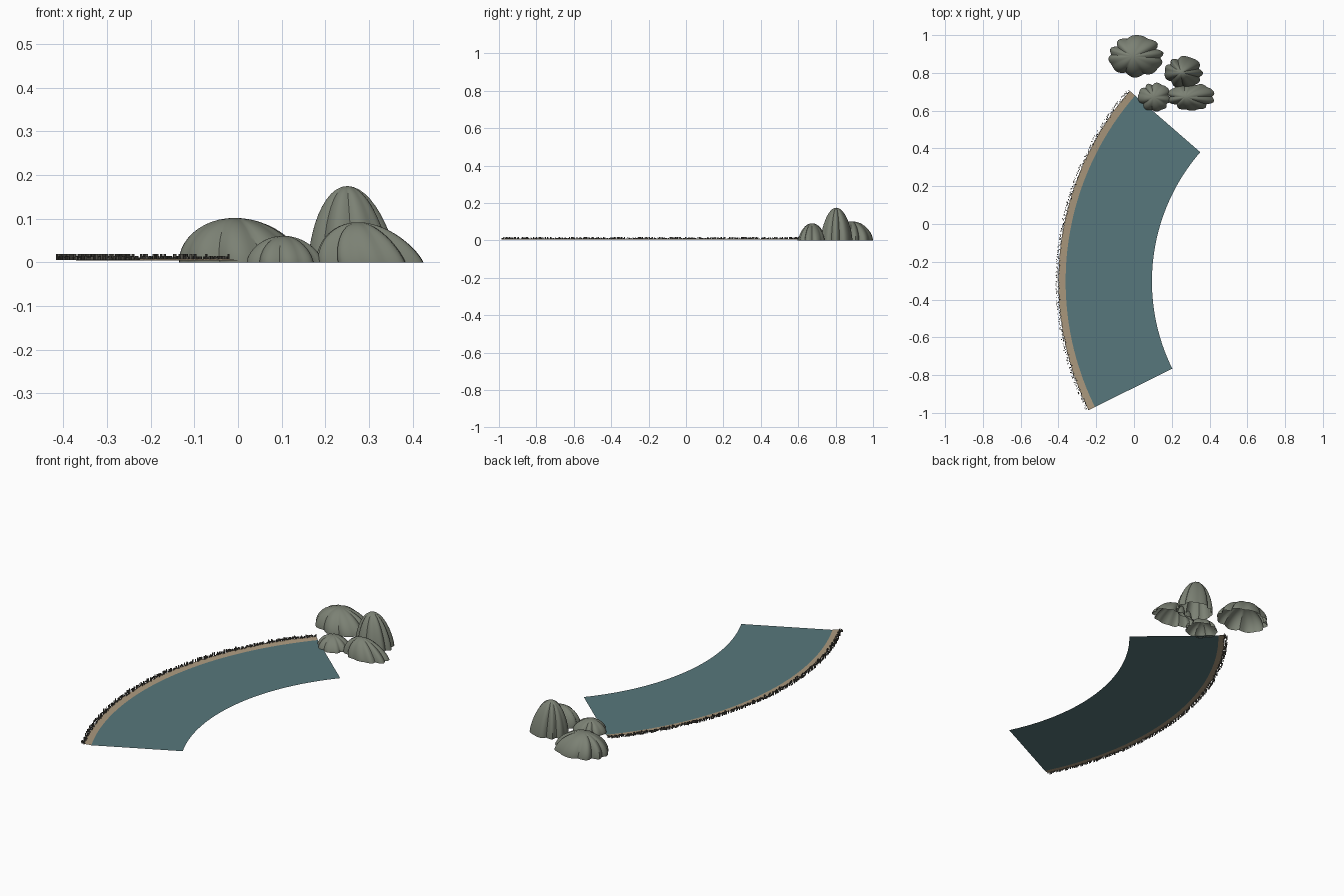
import bpy, bmesh, math, random
from mathutils import Matrix

random.seed(4)
if "Cube" in bpy.data.objects:
    bpy.data.objects.remove(bpy.data.objects["Cube"], do_unlink=True)


def make_material(name, rgb):
    mat = bpy.data.materials.new(name)
    mat.use_nodes = True
    mat.diffuse_color = (*rgb, 1)
    mat.node_tree.nodes["Principled BSDF"].inputs["Base Color"].default_value = (*rgb, 1)
    return mat


water_blue = make_material("water_blue", (0.095, 0.185, 0.2))
sand_tan = make_material("sand_tan", (0.41, 0.32, 0.21))
rock_grey = make_material("rock_grey", (0.2, 0.22, 0.175))
pebble_dark = make_material("pebble_dark", (0.09, 0.085, 0.07))

# The river bend is swept around one centre
CENTRE_X, CENTRE_Y = 1.138, -0.304
START, END = math.radians(139), math.radians(206.3)


def on_bend(radius, t):
    a = START + (END - START) * t
    return CENTRE_X + radius * math.cos(a), CENTRE_Y + radius * math.sin(a), a


def finish(name, bm, mat, smooth=None):
    mesh = bpy.data.meshes.new(name)
    bm.to_mesh(mesh)
    bm.free()
    mesh.materials.append(mat)
    obj = bpy.data.objects.new(name, mesh)
    bpy.context.collection.objects.link(obj)
    if smooth:
        bpy.ops.object.select_all(action="DESELECT")
        obj.select_set(True)
        bpy.context.view_layer.objects.active = obj
        bpy.ops.object.shade_smooth_by_angle(angle=math.radians(smooth))
    return obj


def bend_strip(name, inner, outer, z_inner, z_outer, mat, steps=64):
    bm = bmesh.new()
    rows = []
    for i in range(steps + 1):
        rows.append([bm.verts.new((*on_bend(r, i / steps)[:2], z))
                     for r, z in ((inner, z_inner), (outer, z_outer))])
    for a, b in zip(rows, rows[1:]):
        bm.faces.new((a[0], a[1], b[1], b[0]))
    bmesh.ops.recalc_face_normals(bm, faces=bm.faces)
    if bm.faces[:][0].normal.z < 0:
        bmesh.ops.reverse_faces(bm, faces=bm.faces)
    finish(name, bm, mat)


bend_strip("water", 1.043, 1.505, 0.003, 0.003, water_blue)
bend_strip("sand_bank", 1.5, 1.538, 0.004, 0.008, sand_tan)

# Rough little stones scattered along the outer bank
bm = bmesh.new()
COUNT = 520
for i in range(COUNT):
    x, y, a = on_bend(random.uniform(1.532, 1.552), (i + random.random()) / COUNT)
    height = random.choice((0.006, 0.008, 0.01, 0.014))
    place = (Matrix.Translation((x, y, 0.005 + height / 2))
             @ Matrix.Rotation(a + random.uniform(-0.5, 0.5), 4, "Z")
             @ Matrix.Diagonal((random.uniform(0.003, 0.006),
                                random.uniform(0.003, 0.006), height, 1)))
    bmesh.ops.create_cube(bm, size=1, matrix=place)
finish("bank_pebbles", bm, pebble_dark)


def rock(name, x_range, y_range, height, lean, power, lobes, depth, phase):
    """Open dome with scalloped ridges that fade towards the peak."""
    bm = bmesh.new()
    segments, rings = 72, 12
    top = bm.verts.new((lean, 0, height))
    loops = []
    for j in range(1, rings + 1):
        t = j / rings * math.pi / 2
        rise = max(math.cos(t), 0) ** (2 * power)
        loop = []
        for k in range(segments):
            a = 2 * math.pi * k / segments
            wave = lobes * a / 2 + 0.6 * math.sin(2 * a + phase) + phase
            groove = depth * (1 - abs(math.sin(wave))) * (0.6 + 0.4 * math.sin(3 * a + phase))
            r = math.sin(t) * (1 - groove)
            loop.append(bm.verts.new((r * math.cos(a) + lean * rise, r * math.sin(a),
                                      height * rise)))
        loops.append(loop)
    for k in range(segments):
        n = (k + 1) % segments
        bm.faces.new((top, loops[0][k], loops[0][n]))
        for upper, lower in zip(loops, loops[1:]):
            bm.faces.new((upper[k], lower[k], lower[n], upper[n]))
    # Fit the footprint to its plan rectangle
    for axis, (low, high) in enumerate((x_range, y_range)):
        values = [v.co[axis] for v in bm.verts]
        least, span = min(values), max(values) - min(values)
        for v in bm.verts:
            v.co[axis] = low + (v.co[axis] - least) / span * (high - low)
    finish(name, bm, rock_grey, smooth=35)


rock("broad_rock", (-0.135, 0.155), (0.775, 1.0), 0.102, -0.12, 0.6, 10, 0.2, 0.4)
rock("tall_rock", (0.162, 0.365), (0.72, 0.89), 0.175, -0.12, 0.68, 9, 0.22, 1.3)
rock("small_rock", (0.02, 0.195), (0.595, 0.748), 0.061, -0.05, 0.65, 9, 0.22, 2.1)
rock("low_rock", (0.18, 0.425), (0.6, 0.748), 0.092, -0.22, 0.68, 10, 0.22, 3.0)
